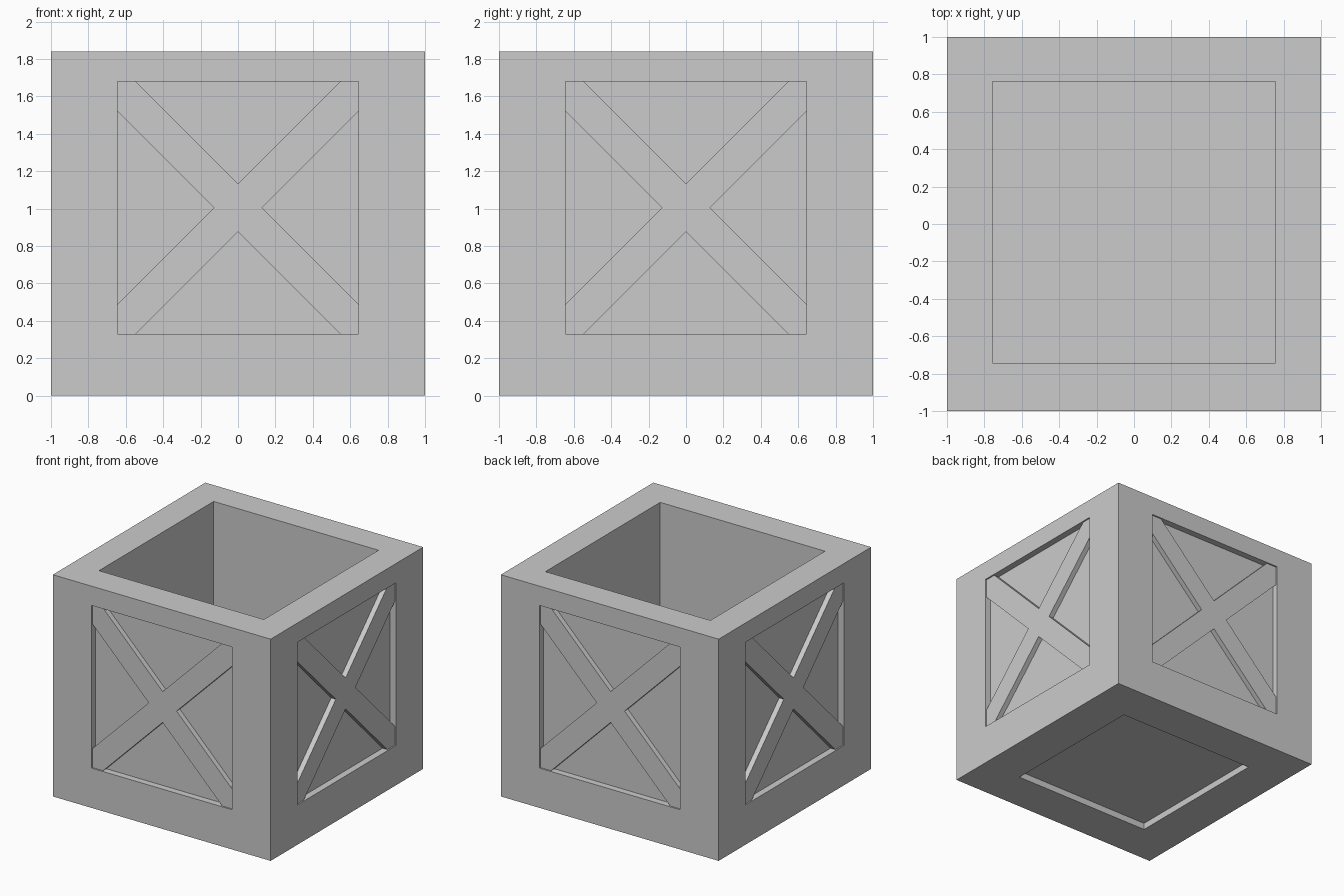
import bpy, bmesh, math
from mathutils import Matrix, Vector

if "Cube" in bpy.data.objects:
    bpy.data.objects.remove(bpy.data.objects["Cube"])

H = 1.84                      # crate height
MID, HZ, HX = 1.005, 0.675, 0.645   # side panel centre height and half sizes
DEPTH = 0.055                 # panel recess
SETBACK = 0.012               # brace face behind the frame face


def add_object(name, bm):
    bmesh.ops.recalc_face_normals(bm, faces=bm.faces[:])
    mesh = bpy.data.meshes.new(name)
    bm.to_mesh(mesh)
    bm.free()
    obj = bpy.data.objects.new(name, mesh)
    bpy.context.collection.objects.link(obj)
    return obj


def recess(bm, face, centre, half, depth):
    """Inset a face to the given rectangle, then push it inwards."""
    normal = face.normal.copy()
    bmesh.ops.inset_individual(bm, faces=[face], thickness=0.1)
    for v in face.verts:
        for i in range(3):
            if abs(normal[i]) < 0.5:
                side = 1 if v.co[i] > centre[i] else -1
                v.co[i] = centre[i] + side * half[i]
    new = bmesh.ops.extrude_discrete_faces(bm, faces=[face])["faces"][0]
    bmesh.ops.translate(bm, verts=new.verts[:], vec=-normal * depth)


# Crate body: a box with recessed sides and base and an open top
bm = bmesh.new()
bmesh.ops.create_cube(bm, size=2, matrix=Matrix.Translation((0, 0, H / 2)) @ Matrix.Diagonal((1, 1, H / 2, 1)))
bm.normal_update()
for face in bm.faces[:]:
    if face.normal.z > 0.5:
        recess(bm, face, Vector((0, 0.01, 0)), (0.757, 0.752, 0), H - 0.24)
    elif face.normal.z < -0.5:
        recess(bm, face, Vector((0, 0, 0)), (HX, HX, 0), DEPTH)
    else:
        recess(bm, face, Vector((0, 0, MID)), (HX, HX, HZ), DEPTH)
add_object("crate_body", bm)

# Cross braces: one X profile, mirrored by quadrant, on each side
W = 0.128
quarter = [(W, 0), (HX, HX - W), (HX, HZ), (HZ - W, HZ), (0, W)]
half = quarter + [(-x, z) for x, z in reversed(quarter[:-1])]
outline = half + [(x, -z) for x, z in reversed(half[1:-1])]
for i, side in enumerate(("front", "right", "back", "left")):
    bm = bmesh.new()
    face = bm.faces.new([bm.verts.new((x, -1 + SETBACK, MID + z)) for x, z in outline])
    ext = bmesh.ops.extrude_face_region(bm, geom=[face])["geom"]
    bmesh.ops.translate(bm, vec=(0, DEPTH - SETBACK, 0),
                        verts=[g for g in ext if isinstance(g, bmesh.types.BMVert)])
    bmesh.ops.rotate(bm, verts=bm.verts[:], matrix=Matrix.Rotation(i * math.pi / 2, 3, 'Z'))
    add_object(side + "_cross_brace", bm)
